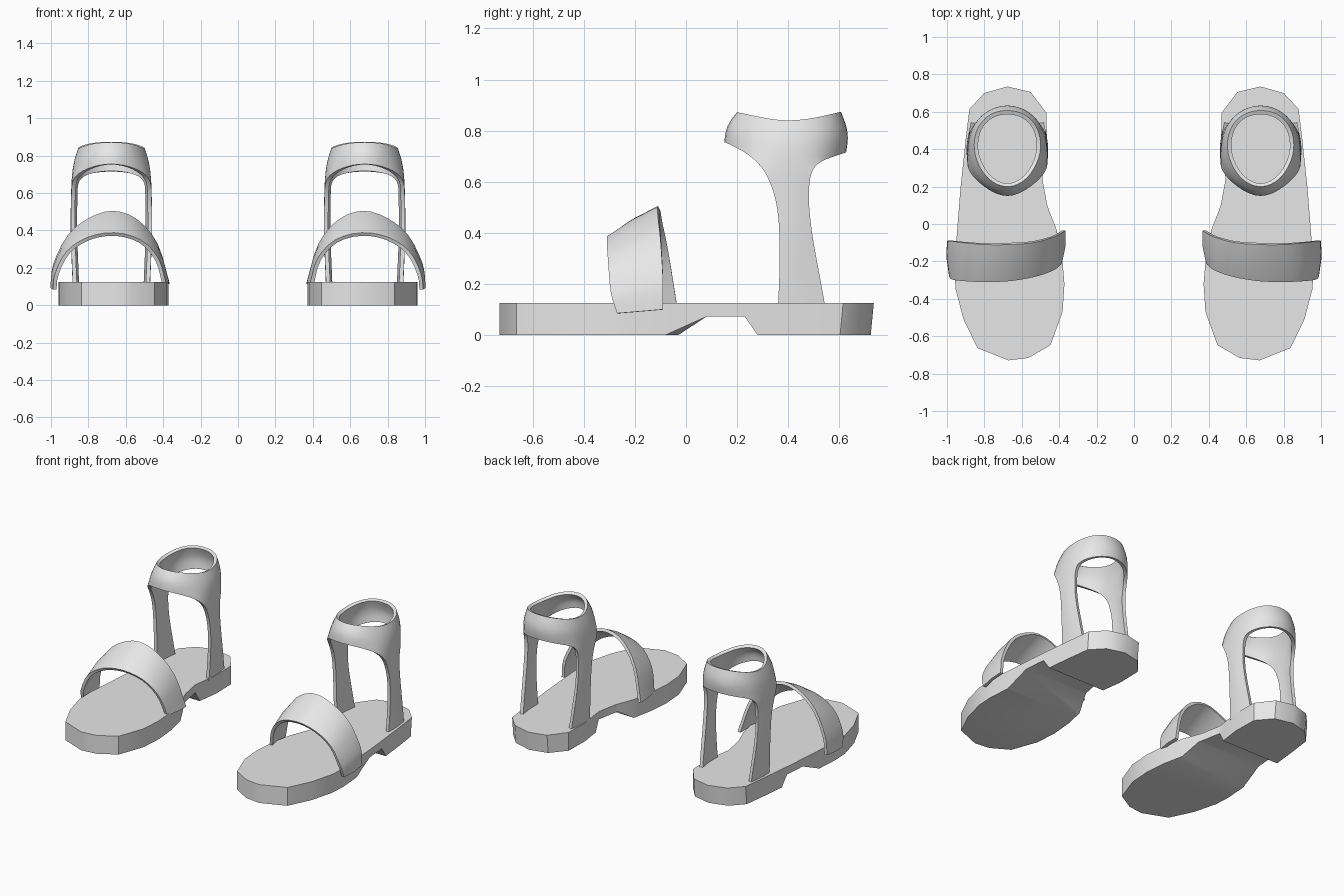
import bpy, bmesh, math
from mathutils import Vector

if "Cube" in bpy.data.objects:
    bpy.data.objects.remove(bpy.data.objects["Cube"])

grey = bpy.data.materials.new("light grey")
grey.diffuse_color = (0.8, 0.8, 0.8, 1)
grey.use_nodes = True
grey.node_tree.nodes["Principled BSDF"].inputs["Base Color"].default_value = grey.diffuse_color


def finish(name, bm, subdivide=0, thickness=0):
    """Turn a bmesh into a mirrored pair with applied modifiers."""
    me = bpy.data.meshes.new(name)
    bm.to_mesh(me)
    bm.free()
    ob = bpy.data.objects.new(name, me)
    bpy.context.collection.objects.link(ob)
    me.materials.append(grey)
    if subdivide:
        m = ob.modifiers.new("round", 'SUBSURF')
        m.levels = m.render_levels = subdivide
        m.boundary_smooth = 'PRESERVE_CORNERS'
    if thickness:
        m = ob.modifiers.new("thickness", 'SOLIDIFY')
        m.thickness, m.offset = thickness, -1
    ob.modifiers.new("pair", 'MIRROR').use_mirror_merge = False
    bpy.ops.object.select_all(action='DESELECT')
    ob.select_set(True)
    bpy.context.view_layer.objects.active = ob
    bpy.ops.object.convert(target='MESH')
    bpy.ops.object.shade_smooth_by_angle(angle=math.radians(35))


def spline(points, steps):
    """Catmull-Rom curve through the points."""
    p = [Vector(q) for q in points]
    p = [2 * p[0] - p[1]] + p + [2 * p[-1] - p[-2]]
    out = []
    for i in range(1, len(p) - 2):
        a, b, c, d = p[i - 1:i + 3]
        for s in range(steps):
            t = s / steps
            out.append(0.5 * (2 * b + (c - a) * t + (2 * a - 5 * b + 4 * c - d) * t ** 2
                              + (3 * b - a - 3 * c + d) * t ** 3))
    return out + [p[-2]]


# Sole: extruded outline with a raised arch in front of the heel
outline = [(.676, .735), (.553, .706), (.468, .594), (.465, .42), (.49, .24), (.463, .096),
           (.414, -.03), (.385, -.17), (.372, -.32), (.382, -.47), (.446, -.647), (.564, -.716),
           (.671, -.729), (.837, -.663), (.912, -.508), (.954, -.348), (.96, -.24),
           (.949, -.08), (.928, .187), (.90, .45), (.88, .615), (.80, .70)]
bm = bmesh.new()
base = bm.faces.new([bm.verts.new((x, y, 0)) for x, y in outline])
up = bmesh.ops.extrude_face_region(bm, geom=[base])
for v in up["geom"]:
    if isinstance(v, bmesh.types.BMVert):
        v.co.z = .125
for y in (-.08, .08, .23, .28):
    bmesh.ops.bisect_plane(bm, geom=bm.verts[:] + bm.edges[:] + bm.faces[:],
                           plane_co=(0, y, 0), plane_no=(0, 1, 0))
for v in bm.verts:
    if v.co.z < .01:
        if .07 < v.co.y < .24:
            v.co.z = .072
        elif v.co.y > .6:
            v.co.y -= .012
bmesh.ops.recalc_face_normals(bm, faces=bm.faces)
finish("sole", bm)

# Toe strap: sheet between a low front arch and a higher back arch
front = [(.99, -.27, .085), (.978, -.295, .17), (.915, -.305, .29), (.80, -.31, .365),
         (.66, -.305, .388), (.52, -.28, .35), (.425, -.245, .25), (.385, -.21, .115)]
back = [(1.0, -.09, .10), (.988, -.09, .22), (.91, -.10, .375), (.80, -.11, .465),
        (.67, -.11, .505), (.54, -.10, .46), (.43, -.07, .33), (.365, -.035, .115)]
bm = bmesh.new()
rows = []
for f, b in zip(spline(front, 3), spline(back, 3)):
    mid = (f + b) / 2
    mid += (mid - Vector((.67, mid.y, .1))).normalized() * .008
    rows.append([bm.verts.new(p) for p in (f, mid, b)])
for r, s in zip(rows, rows[1:]):
    for k in range(2):
        bm.faces.new((r[k], r[k + 1], s[k + 1], s[k]))
finish("toe_strap", bm, 0, .02)

# Ankle strap: ring columns (half width, y, z) for top, middle, bottom, front to back
ring = [[(0, .182, .875), (0, .135, .83), (0, .125, .765)],
        [(.11, .235, .865), (.13, .20, .80), (.135, .20, .735)],
        [(.168, .34, .842), (.20, .32, .77), (.213, .285, .68)],
        [(.182, .42, .838), (.205, .42, .77), (.215, .40, .67)],
        [(.168, .51, .85), (.193, .52, .77), (.203, .50, .675)],
        [(.105, .59, .87), (.125, .61, .79), (.125, .60, .705)],
        [(0, .615, .875), (0, .655, .79), (0, .64, .72)]]
# Side posts: z, half width, and y of front edge, middle and back edge
posts = [(.60, .214, (.332, .41, .48)), (.50, .217, (.36, .42, .48)),
         (.38, .217, (.367, .43, .495)), (.25, .212, (.367, .44, .52)),
         (.11, .206, (.36, .45, .545))]
cx = .677
bm = bmesh.new()
# Counter-clockwise order: outer side front to back, then inner side back to front
order = [(i, 1) for i in range(7)] + [(i, -1) for i in range(5, 0, -1)]
cols = []
for i, side in order:
    pts = list(ring[i])
    if i in (2, 3, 4):
        k = i - 2
        pts += [(w + (0, .003, -.012)[k], ys[k], z) for z, w, ys in posts]
    cols.append([bm.verts.new((cx + side * u, y, z)) for u, y, z in pts])
for a, b in zip(cols, cols[1:] + cols[:1]):
    for r in range(min(len(a), len(b)) - 1):
        bm.faces.new((a[r], a[r + 1], b[r + 1], b[r]))
finish("ankle_strap", bm, 2, .022)
